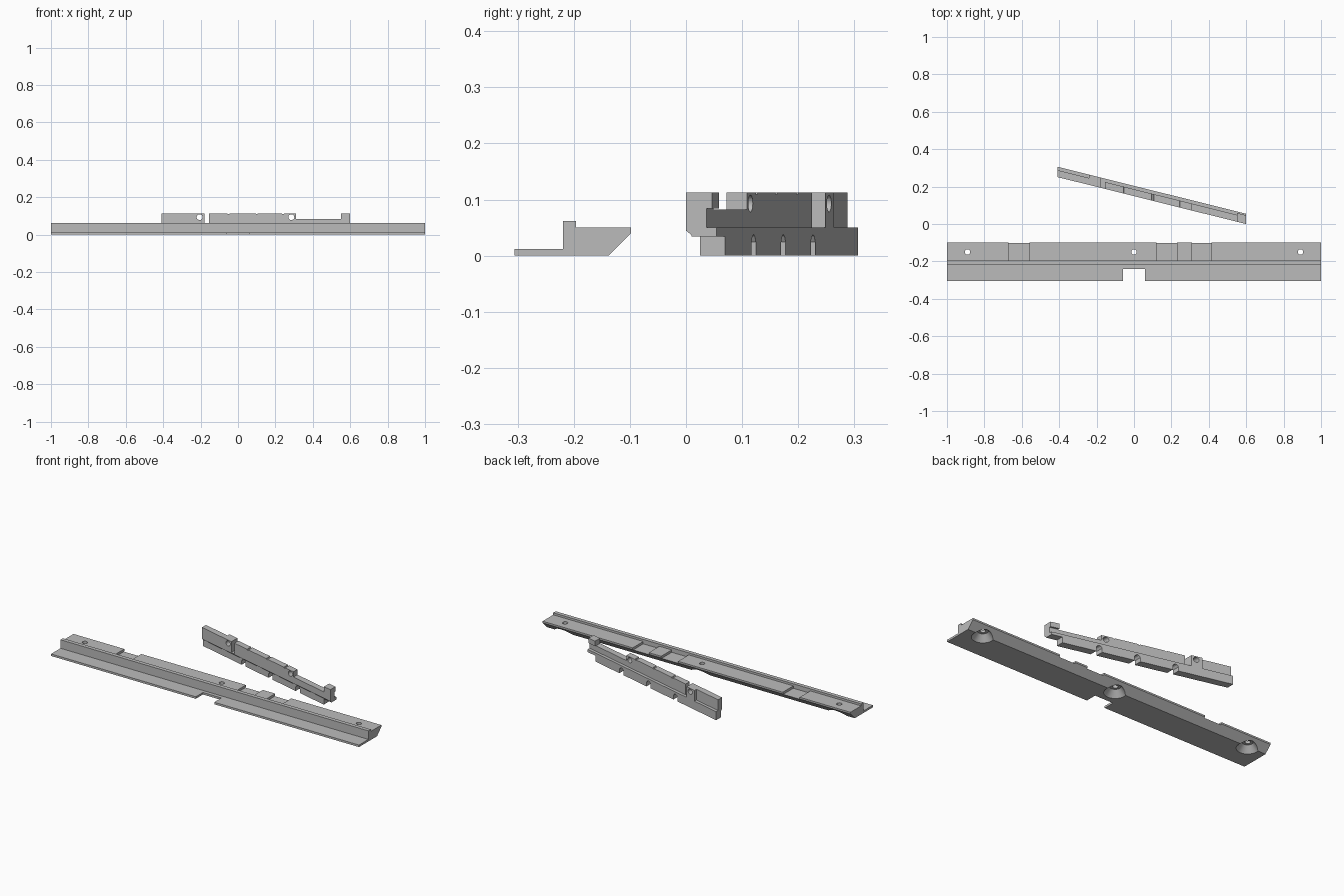
import bpy, bmesh, math

if "Cube" in bpy.data.objects:
    bpy.data.objects.remove(bpy.data.objects["Cube"])

grey = bpy.data.materials.new("plain grey")
grey.diffuse_color = (0.5, 0.5, 0.5, 1)
grey.use_nodes = True
grey.node_tree.nodes["Principled BSDF"].inputs["Base Color"].default_value = grey.diffuse_color
SLOPE, OFFSET = -0.249, 0.149


def prism(name, pts, a, b, axis, skew=False):
    """Extrude a 2D profile along x (profile y,z) or along y (profile x,z)."""
    bm = bmesh.new()
    rings = []
    for t in (a, b):
        ring = []
        for u, z in pts:
            x, y = (t, u) if axis == "x" else (u, t)
            if skew:
                y += OFFSET + SLOPE * x
            ring.append(bm.verts.new((x, y, z)))
        rings.append(ring)
    n = len(pts)
    bm.faces.new(rings[0])
    bm.faces.new(rings[1])
    for i in range(n):
        j = (i + 1) % n
        bm.faces.new((rings[0][i], rings[0][j], rings[1][j], rings[1][i]))
    bmesh.ops.recalc_face_normals(bm, faces=bm.faces)
    me = bpy.data.meshes.new(name)
    bm.to_mesh(me)
    bm.free()
    me.materials.append(grey)
    ob = bpy.data.objects.new(name, me)
    bpy.context.collection.objects.link(ob)
    return ob


def combine(ob, tool, op="DIFFERENCE"):
    """Apply a boolean and discard the tool."""
    mod = ob.modifiers.new("bool", "BOOLEAN")
    mod.operation, mod.solver, mod.object = op, "EXACT", tool
    bpy.context.view_layer.objects.active = ob
    bpy.ops.object.modifier_apply(modifier=mod.name)
    bpy.data.objects.remove(tool)


def rect(a, b, c, d):
    return [(a, c), (b, c), (b, d), (a, d)]


def cone(x, y, z0, z1, r0, r1):
    bpy.ops.mesh.primitive_cone_add(vertices=32, radius1=r0, radius2=r1,
                                    depth=z1 - z0, location=(x, y, (z0 + z1) / 2))
    return bpy.context.object


# Long rail with front lip, upright rib and bevelled rear underside
rail = prism("long_rail", [(-0.306, 0), (-0.306, 0.012), (-0.219, 0.012), (-0.219, 0.062),
                           (-0.196, 0.062), (-0.196, 0.05), (-0.098, 0.05),
                           (-0.098, 0.04), (-0.138, 0)], -1, 1, "x")
# Front notch
combine(rail, prism("notch_cutter", rect(-0.06, 0.06, -0.1, 0.1), -0.4, -0.24, "y"))
# Shallow rear recesses
for a, b in ((-0.67, -0.56), (0.12, 0.23), (0.31, 0.415)):
    combine(rail, prism("recess_cutter", rect(a, b, 0.036, 0.08), -0.196, 0, "y"))
# Screw holes, countersunk from below
for x in (-0.89, 0, 0.89):
    combine(rail, cone(x, -0.15, -0.007, 0.036, 0.066, 0.029))
    combine(rail, cone(x, -0.15, 0.02, 0.09, 0.0145, 0.0145))

# Slanted clip strip: wall above a wider ledge
clip = prism("clip_strip", [(0.01, 0), (0.055, 0), (0.055, 0.05), (0.037, 0.05),
                            (0.037, 0.113), (0, 0.113), (0, 0.045), (0.01, 0.037)],
             -0.41, 0.6, "x", True)
# Thicker block beside the slit and thicker end post
combine(clip, prism("side_block", rect(-0.24, -0.178, 0.045, 0.113), 0.02, 0.055, "y", True), "UNION")
combine(clip, prism("end_post", rect(0.55, 0.6, 0.084, 0.113), 0.02, 0.047, "y", True), "UNION")

# Curved step at the left of the wall
curve = [(-0.272 - 0.034 * math.sin(t * math.pi / 10),
          0.116 - 0.034 * (1 - math.cos(t * math.pi / 10))) for t in range(6)]
curve = [(-0.306 + (-0.272 - x), 0.082 + (0.116 - z)) for x, z in curve][::-1]
cuts = [[(-0.5, 0.082)] + curve + [(-0.272, 0.2), (-0.5, 0.2)],
        rect(-0.178, -0.155, 0.05, 0.2),      # slit
        rect(0.31, 0.55, 0.082, 0.2),         # low wall
        rect(0.54, 0.7, -0.1, 0.034)]         # undercut at right end
# Arched gaps between the lower tabs
for x in (-0.09, 0.122, 0.335):
    cuts.append([(x - 0.016, -0.1), (x + 0.016, -0.1), (x + 0.016, 0.024),
                 (x + 0.009, 0.034), (x, 0.038), (x - 0.009, 0.034), (x - 0.016, 0.024)])
# Small nicks along the top
for x in (-0.05, 0.1, 0.24):
    cuts.append([(x - 0.009, 0.12), (x - 0.004, 0.109), (x + 0.004, 0.109), (x + 0.009, 0.12)])
# Round holes through the wall
for x in (-0.205, 0.285):
    cuts.append([(x + 0.016 * math.cos(k * math.pi / 12),
                  0.093 + 0.015 * math.sin(k * math.pi / 12)) for k in range(24)])
for pts in cuts:
    combine(clip, prism("clip_cutter", pts, -0.1, 0.15, "y", True))

# Smooth the round parts while keeping edges sharp
for ob in (rail, clip):
    bpy.ops.object.select_all(action="DESELECT")
    ob.select_set(True)
    bpy.context.view_layer.objects.active = ob
    bpy.ops.object.shade_smooth_by_angle(angle=math.radians(25))
